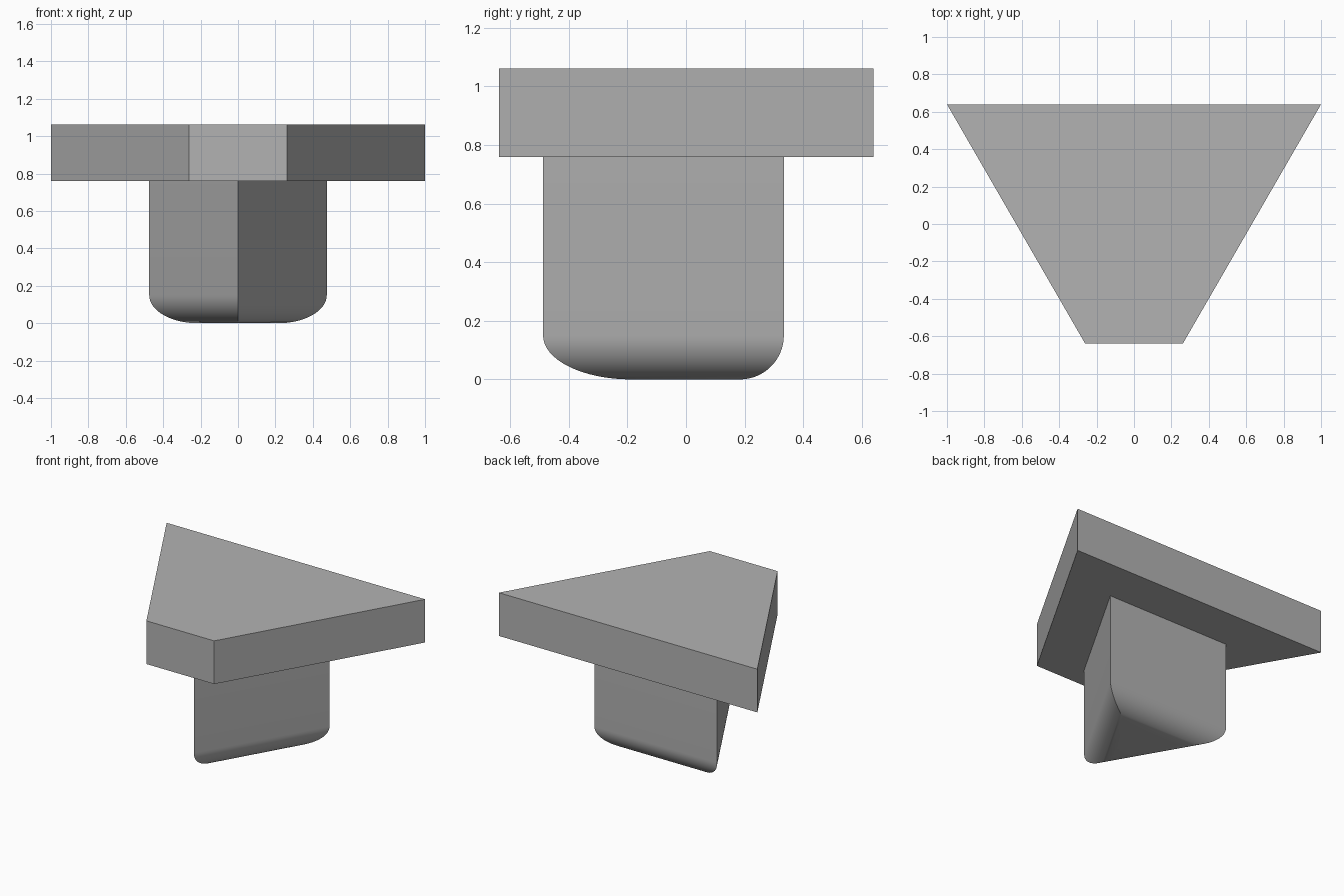
import bpy, bmesh, math

cube = bpy.data.objects.get("Cube")
if cube:
    bpy.data.objects.remove(cube, do_unlink=True)

grey = bpy.data.materials.new("plain grey")
grey.use_nodes = True
colour = (0.45, 0.45, 0.45, 1)
grey.diffuse_color = colour
grey.node_tree.nodes["Principled BSDF"].inputs["Base Color"].default_value = colour


def loft(name, rings):
    """Skin a stack of matching rings and cap both ends."""
    bm = bmesh.new()
    loops = [[bm.verts.new(p) for p in ring] for ring in rings]
    n = len(loops[0])
    for low, high in zip(loops, loops[1:]):
        for i in range(n):
            j = (i + 1) % n
            bm.faces.new((low[i], low[j], high[j], high[i]))
    bm.faces.new(reversed(loops[0]))
    bm.faces.new(loops[-1])
    bmesh.ops.recalc_face_normals(bm, faces=bm.faces[:])
    mesh = bpy.data.meshes.new(name)
    bm.to_mesh(mesh)
    bm.free()
    mesh.materials.append(grey)
    obj = bpy.data.objects.new(name, mesh)
    bpy.context.collection.objects.link(obj)
    return obj


JOIN_Z, TOP_Z = 0.76, 1.062

# Head: a wide triangle with its front corner cut off
outline = [(-0.262, -0.638), (0.262, -0.638), (1, 0.64), (-1, 0.64)]
loft("head_plate", [[(x, y, z) for x, y in outline] for z in (JOIN_Z, TOP_Z)])

# Stem: an equilateral prism with a rounded bottom rim
INRADIUS, CENTRE_Y, FILLET, STEPS = 0.274, 0.06, 0.15, 16


def triangle(inradius, z):
    angles = [math.radians(-90 + 120 * k) for k in range(3)]
    return [(2 * inradius * math.cos(a), CENTRE_Y + 2 * inradius * math.sin(a), z)
            for a in angles]


rings = []
for k in range(STEPS + 1):
    a = math.pi / 2 * k / STEPS
    rings.append(triangle(INRADIUS - FILLET * (1 - math.sin(a)),
                          FILLET * (1 - math.cos(a))))
rings.append(triangle(INRADIUS, JOIN_Z))
stem = loft("stem", rings)

# Soft shading on the rounded rim, sharp upright corners
bpy.ops.object.select_all(action="DESELECT")
stem.select_set(True)
bpy.context.view_layer.objects.active = stem
bpy.ops.object.shade_smooth_by_angle(angle=math.radians(30))
